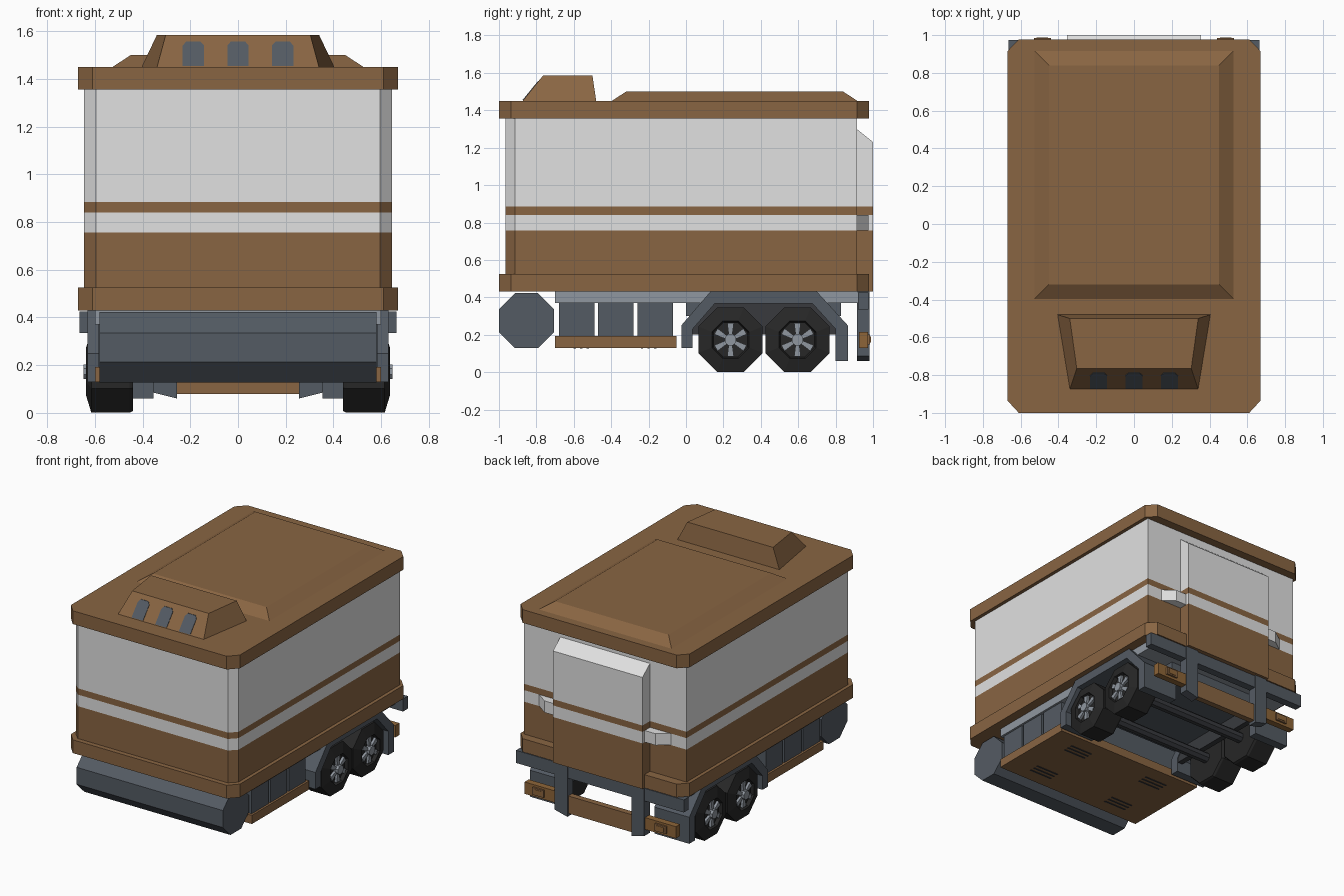
import bpy, bmesh, math
from mathutils import Vector

if "Cube" in bpy.data.objects:
    bpy.data.objects.remove(bpy.data.objects["Cube"])

def material(name, c):
    m = bpy.data.materials.new(name)
    m.diffuse_color = (*c, 1)
    m.use_nodes = True
    m.node_tree.nodes["Principled BSDF"].inputs["Base Color"].default_value = m.diffuse_color
    return m

BROWN = material("brown_paint", (0.25, 0.13, 0.055))
WHITE = material("white_panel", (0.75, 0.75, 0.75))
GREY = material("dark_grey", (0.088, 0.104, 0.125))
STEEL = material("light_steel", (0.28, 0.31, 0.35))
TYRE = material("tyre_rubber", (0.02, 0.02, 0.02))
DARK = material("shadow_grey", (0.04, 0.042, 0.048))
AMBER = material("amber_brown", (0.27, 0.13, 0.04))

def loft(name, rings, mats, rule=None):
    """Skin closed rings and cap both ends; rule(segment) picks the material."""
    bm = bmesh.new()
    vs = [[bm.verts.new(p) for p in r] for r in rings]
    n = len(rings[0])
    for s in range(len(rings) - 1):
        for i in range(n):
            j = (i + 1) % n
            f = bm.faces.new((vs[s][i], vs[s][j], vs[s + 1][j], vs[s + 1][i]))
            f.material_index = rule[s] if rule else 0
    for ring, seg in ((vs[0], 0), (vs[-1], -1)):
        f = bm.faces.new(ring)
        f.material_index = rule[seg] if rule else 0
    bmesh.ops.recalc_face_normals(bm, faces=bm.faces)
    me = bpy.data.meshes.new(name)
    bm.to_mesh(me)
    bm.free()
    for m in mats:
        me.materials.append(m)
    ob = bpy.data.objects.new(name, me)
    bpy.context.collection.objects.link(ob)
    return ob

def prism_x(name, yz, x0, x1, mat):
    return loft(name, [[(x, y, z) for y, z in yz] for x in (x0, x1)], [mat])

def prism_z(name, xy, levels, mats, rule=None):
    return loft(name, [[(x, y, z) for x, y in xy] for z in levels], mats, rule)

def box(name, x0, x1, y0, y1, z0, z1, mat):
    return prism_z(name, [(x0, y0), (x1, y0), (x1, y1), (x0, y1)], (z0, z1), [mat])

def rect(w, y0, y1, z, w1=None):
    w1 = w if w1 is None else w1
    return [(-w, y0, z), (w, y0, z), (w1, y1, z), (-w1, y1, z)]

def octagon(cy, cz, apothem):
    r = apothem / math.cos(math.pi / 8)
    return [(cy + r * math.cos(math.pi * (k + .5) / 4), cz + r * math.sin(math.pi * (k + .5) / 4))
            for k in range(8)]

# striped cabin body with clipped front corners
body = [(-.595, -.965), (.595, -.965), (.645, -.915), (.645, .915), (-.645, .915), (-.645, -.915)]
levels = (.45, .757, .84, .885, 1.40)
prism_z("cabin_body", body, levels, [BROWN, WHITE], (0, 1, 0, 1))

# lower skirt and roof rim with clipped corners
rim = [(-.61, -1), (.61, -1), (.67, -.935), (.67, .915), (.61, .978), (-.61, .978), (-.67, .915), (-.67, -.935)]
prism_z("lower_skirt", rim, (.43, .525), [BROWN])
prism_z("roof_rim", rim, (1.355, 1.45), [BROWN])
loft("raised_roof_panel", [rect(.53, -.4, .92, 1.448), rect(.45, -.32, .84, 1.5)], [BROWN])

# roof pod with three windows on its sloping front
loft("roof_pod", [rect(.34, -.875, -.48, 1.448, .405), rect(.303, -.765, -.5, 1.585, .34)], [BROWN])
for cx in (-.187, 0, .187):
    outline = [(-.045, 1.455), (.045, 1.455), (.045, 1.54), (.03, 1.557), (-.03, 1.557), (-.045, 1.54)]
    loft("pod_window", [[(cx + x, -.875 + (z - 1.45) * .11 / .135 - d, z) for x, z in outline]
                        for d in (-.002, .003)], [GREY])

# rear door with the same stripes and a sloping top
door = [rect(.355, .90, 1.0, z) for z in (.43, .757, .84, .885)]
top = rect(.355, .90, 1.0, 1.23)
door.append([(x, y, 1.31 if y < .95 else 1.23) for x, y, z in top])
loft("rear_door", door, [BROWN, WHITE], (0, 1, 0, 1))

# chassis frame, front octagonal tank, lockers and belly plate
box("chassis_frame", -.6, .6, -.70, .92, .37, .44, STEEL)
prism_x("front_tank", octagon(-.8525, .275, .147), -.58, .58, GREY)
for y in (-.68, -.47, -.26):
    box("storage_locker", -.585, .585, y, y + .19, .18, .38, GREY)
box("belly_plate", -.6, .6, -.70, -.05, .13, .192, BROWN)
for cx in (-.33, .33):
    for cy in (-.56, -.2):
        for k in (-1, 0, 1):
            y = cy + k * .035
            box("belly_vent", cx - .09, cx + .09, y - .006, y + .006, .127, .132, DARK)
box("axle_housing", -.36, .36, 0, .83, .30, .38, GREY)

# rear cross beam and centre bumper bar
box("rear_beam", -.665, .665, .92, .975, .335, .425, GREY)
box("centre_bumper", -.27, .27, .925, .968, .08, .205, BROWN)

WHEELS = (.238, .596)
for y in WHEELS:
    prism_x("axle", octagon(y, .175, .035), -.5, .5, DARK)

for s in (-1, 1):
    # fender arch over the twin wheels, ending in a mud flap
    arch = [(-.025, .13), (-.025, .25), (.13, .43), (.70, .43), (.865, .25), (.865, .06),
            (.80, .06), (.80, .23), (.675, .368), (.155, .368), (.035, .23), (.035, .13)]
    prism_x("fender", arch, s * .355, s * .632, GREY)
    prism_x("wheel_well_wall", [(.035, .2), (.035, .24), (.15, .375), (.68, .375), (.80, .24), (.80, .2)],
            s * .36, s * .40, DARK)

    # rear post with slanted foot, side bumper and lamp
    post = [(.255, .06), (.355, .085), (.355, .435), (.255, .435)]
    loft("rear_post", [[(s * x, y, z) for x, z in post] for y in (.915, .98)], [GREY])
    box("side_bumper", s * .35, s * .6, .925, .972, .13, .215, AMBER)
    box("lamp_frame", s * .44, s * .53, .97, .985, .148, .2, BROWN)
    box("lamp_lens", s * .455, s * .515, .984, .988, .158, .19, AMBER)

    # white corner block beside the door
    prism_z("door_side_block", [(s * .35, .91), (s * .53, .91), (s * .44, .975), (s * .35, .975)],
            (.757, .84), [WHITE])

    for y in WHEELS:
        # octagonal tyre with a recessed rim
        prof = [(.44, .165), (.455, .172), (.615, .172), (.637, .10), (.612, .092)]
        loft("tyre", [[(s * x, p, q) for p, q in octagon(y, .173, a)] for x, a in prof], [TYRE])
        # hub and six flared spokes
        prism_x("wheel_hub", octagon(y, .173, .03), s * .60, s * .648, STEEL)
        for k in range(6):
            a = math.pi * k / 3 + math.pi / 2
            d = Vector((math.cos(a), math.sin(a)))
            t = Vector((-d.y, d.x))
            c = Vector((y, .173))
            pts = [c + d * .02 + t * .009, c + d * .09 + t * .018, c + d * .09 - t * .018, c + d * .02 - t * .009]
            prism_x("wheel_spoke", [tuple(p) for p in pts], s * .605, s * .63, STEEL)
